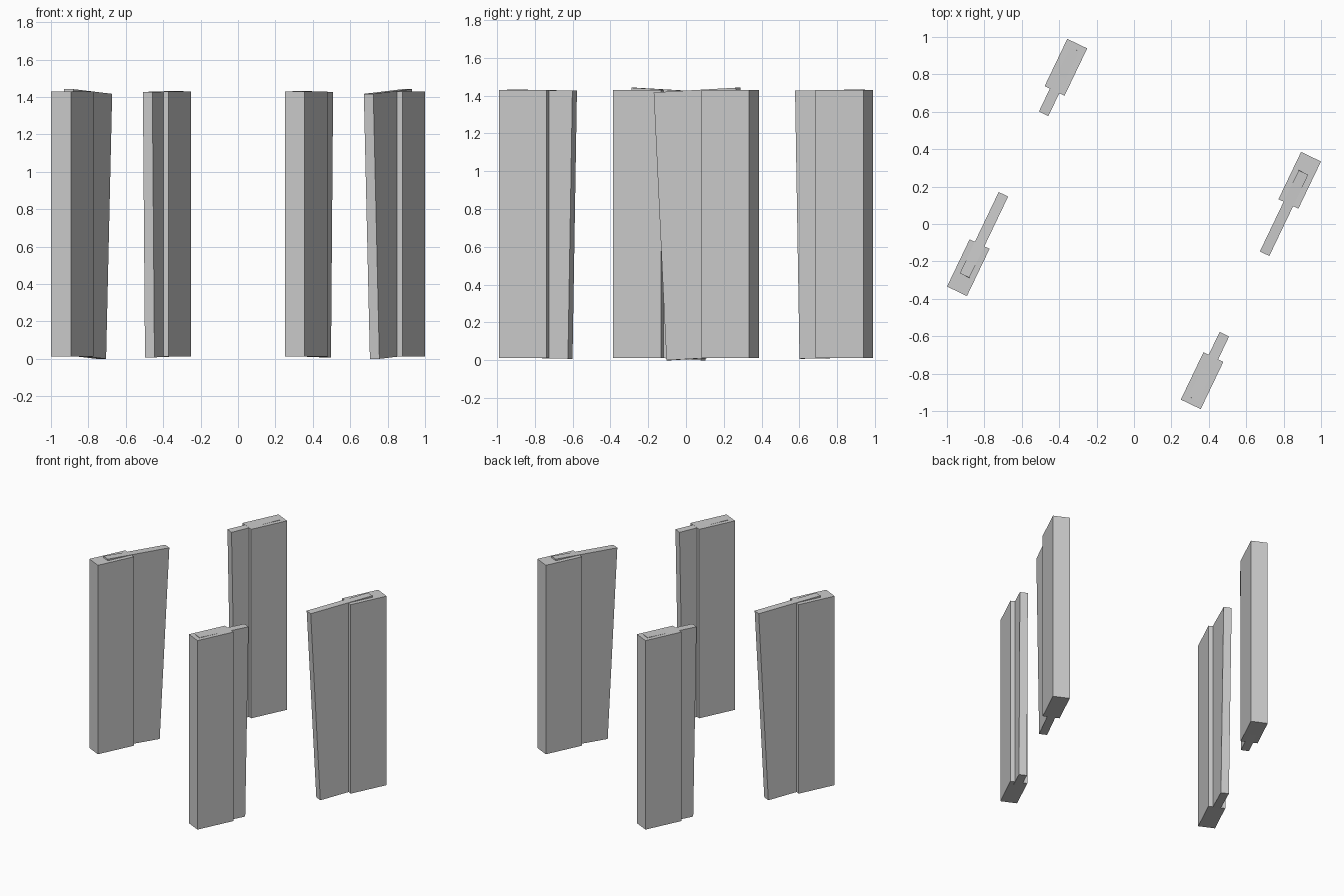
import bpy, bmesh, math
from mathutils import Matrix

if "Cube" in bpy.data.objects:
    bpy.data.objects.remove(bpy.data.objects["Cube"])

ANGLE = math.atan2(0.902, 0.432)   # direction of the panels seen from above


def slab(name, profile, width, matrix):
    """Extrude an (s, z) outline symmetrically across the panel's thickness."""
    bm = bmesh.new()
    face = bm.faces.new([bm.verts.new((s, -width / 2, z)) for s, z in profile])
    out = bmesh.ops.extrude_face_region(bm, geom=[face])
    verts = [v for v in out["geom"] if isinstance(v, bmesh.types.BMVert)]
    bmesh.ops.translate(bm, verts=verts, vec=(0, width, 0))
    bmesh.ops.recalc_face_normals(bm, faces=bm.faces)
    bm.transform(matrix)
    mesh = bpy.data.meshes.new(name)
    bm.to_mesh(mesh)
    bm.free()
    obj = bpy.data.objects.new(name, mesh)
    bpy.context.collection.objects.link(obj)


# Upright thick panel outline, shared by all four
POST = [(-0.14, 0.012), (0.14, 0.012), (0.14, 1.43), (-0.14, 1.43)]

# Thin boards slotted into the posts: wide ones lean 3 degrees, narrow ones 1
WIDE = [(-0.121, 0.025), (0.36, 0.0), (0.435, 1.417), (-0.046, 1.442)]
NARROW = [(-0.133, 0.015), (0.25, 0.008), (0.276, 1.426), (-0.107, 1.433)]

# Two panel pairs, each repeated by a half turn about the centre
for kind, centre, turn, board in (
    ("side", (-0.886, -0.2335, 0), ANGLE, WIDE),
    ("end", (-0.364, 0.838, 0), ANGLE + math.pi, NARROW),
):
    for i in range(2):
        m = (Matrix.Rotation(math.pi * i, 4, 'Z')
             @ Matrix.Translation(centre) @ Matrix.Rotation(turn, 4, 'Z'))
        slab(f"{kind}_post_{i + 1}", POST, 0.118, m)
        slab(f"{kind}_board_{i + 1}", board, 0.056, m)
